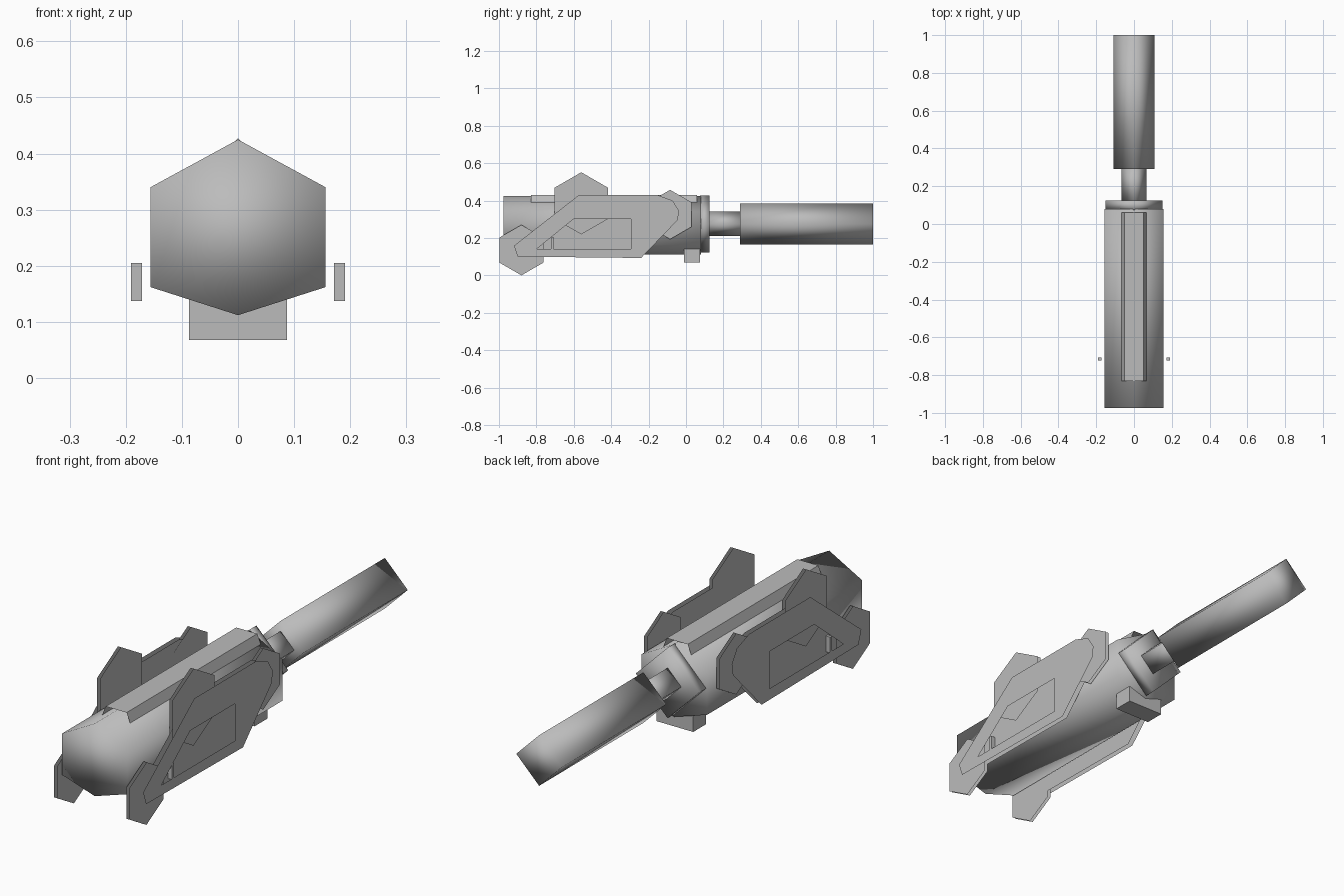
import bpy, bmesh, math

if "Cube" in bpy.data.objects:
    bpy.data.objects.remove(bpy.data.objects["Cube"])

grey = bpy.data.materials.new("plain grey")
grey.diffuse_color = (0.5, 0.5, 0.5, 1)
grey.use_nodes = True
grey.node_tree.nodes["Principled BSDF"].inputs["Base Color"].default_value = grey.diffuse_color


def finish(name, bm, smooth=False):
    me = bpy.data.meshes.new(name)
    bm.to_mesh(me)
    bm.free()
    me.materials.append(grey)
    for p in me.polygons:
        p.use_smooth = smooth
    ob = bpy.data.objects.new(name, me)
    bpy.context.collection.objects.link(ob)
    return ob


def prism(name, section, y0, y1, smooth=True, closed=True, caps=True):
    """Extrude an x-z section along y; the sides and caps are optional."""
    bm = bmesh.new()
    a = [bm.verts.new((x, y0, z)) for x, z in section]
    b = [bm.verts.new((x, y1, z)) for x, z in section]
    n = len(section)
    for i in range(n if closed else n - 1):
        j = (i + 1) % n
        bm.faces.new((a[i], a[j], b[j], b[i]))
    if caps:
        bm.faces.new(a[::-1])
        bm.faces.new(b)
        bmesh.ops.recalc_face_normals(bm, faces=bm.faces)
    return finish(name, bm, smooth)


def diamond(r, zc):
    return [(r, zc), (0, zc + r), (-r, zc), (0, zc - r)]


def sheet(name, outline, x, hole=None):
    """Flat open sheet in the y-z plane, with an optional window."""
    bm = bmesh.new()
    edges = []
    for loop in (outline, hole or []):
        vs = [bm.verts.new((x, y, z)) for y, z in loop]
        edges += [bm.edges.new((vs[i - 1], vs[i])) for i in range(len(vs))]
    bmesh.ops.triangle_fill(bm, edges=edges, use_beauty=True)
    for f in bm.faces:
        f.normal_update()
        if f.normal.x * x < 0:
            f.normal_flip()
    return finish(name, bm)


def box(name, lo, hi):
    bm = bmesh.new()
    bmesh.ops.create_cube(bm, size=1)
    for v in bm.verts:
        v.co = [(lo[i] + hi[i]) / 2 + v.co[i] * (hi[i] - lo[i]) for i in range(3)]
    return finish(name, bm)


def hexagon(y, z, r):
    return [(y + r * math.sin(k * math.pi / 3), z + r * math.cos(k * math.pi / 3))
            for k in range(6)]


# Six-sided body
prism("body", [(0, .425), (.156, .34), (.156, .162), (0, .112),
               (-.156, .162), (-.156, .34)], -.975, .08)

# Open rail along the top of the body
prism("top_rail", [(.072, .375), (.05, .43), (-.05, .43), (-.072, .375)],
      -.83, .06, smooth=False, closed=False, caps=False)

# Collar, neck and rear barrel
prism("collar", diamond(.152, .275), .075, .125)
prism("neck", diamond(.065, .275), .12, .30)
prism("barrel", diamond(.109, .275), .29, 1.0)

# Block under the rear of the body
box("under_block", (-.087, -.012, .068), (.087, .075, .16))

# Side armour: two sheets, window with strut, and hexagonal fins
plate = [(-.92, .158), (-.572, .43), (-.155, .43), (-.072, .40), (-.037, .345),
         (-.045, .295), (-.24, .093), (-.90, .10)]
window = [(-.797, .142), (-.6, .302), (-.294, .302), (-.294, .142)]
fins = {"upper_fin": (-.56, .385, .166), "front_fin": (-.88, .135, .135),
        "rear_fin": (-.085, .325, .132)}
for side, s in (("right", 1), ("left", -1)):
    sheet(side + "_outer_plate", plate, s * .192, window)
    sheet(side + "_inner_plate", plate, s * .17)
    xs = sorted((s * .171, s * .191))
    box(side + "_window_strut", (xs[0], -.722, .137), (xs[1], -.708, .205))
    for name, spec in fins.items():
        for layer, x in (("inner", .166), ("outer", .18)):
            sheet(f"{side}_{name}_{layer}", hexagon(*spec), s * x)
